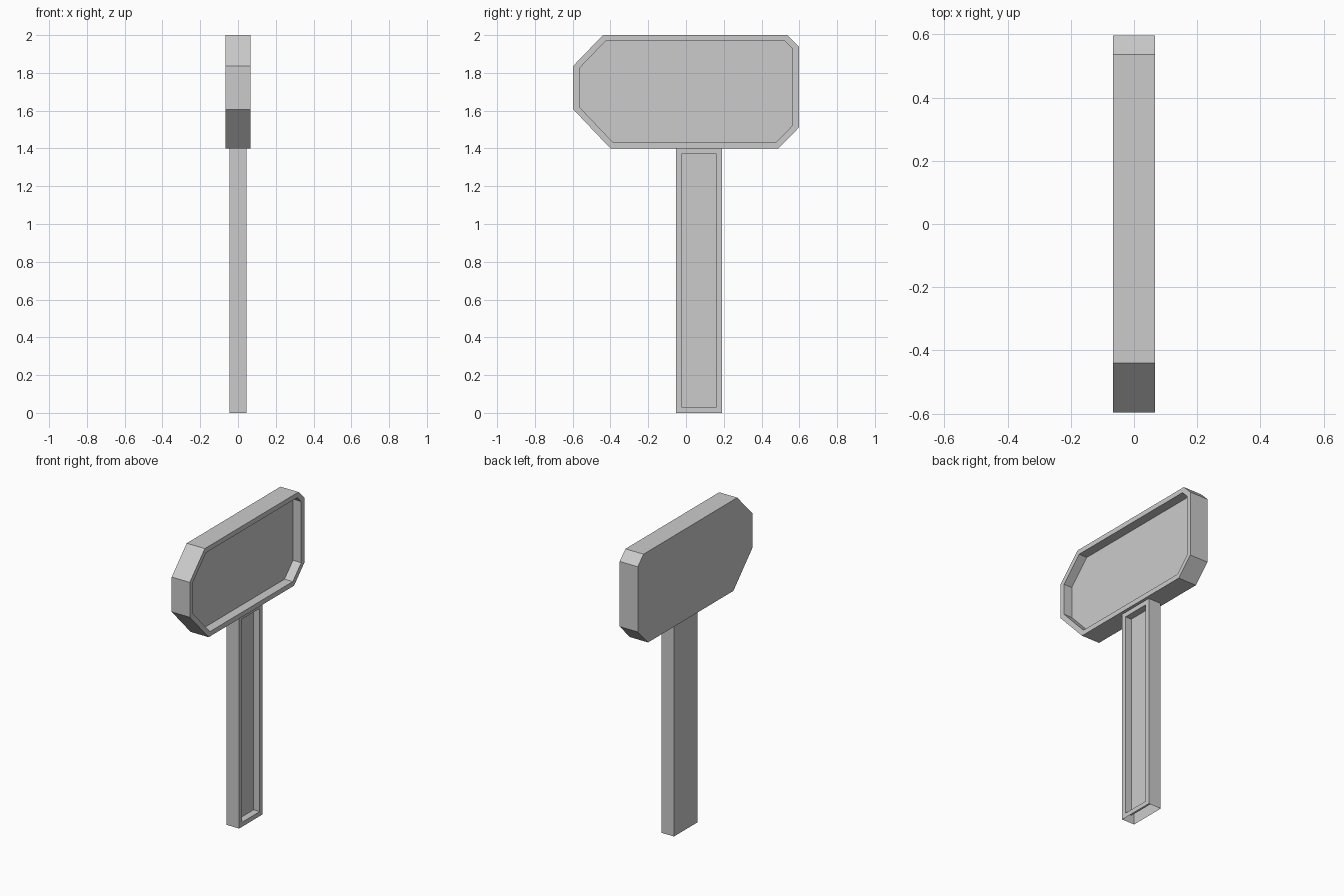
import bpy, bmesh

if "Cube" in bpy.data.objects:
    bpy.data.objects.remove(bpy.data.objects["Cube"])


def recessed_slab(name, profile, half, rim, depth, open_ends=False):
    """Extrude a (y, z) outline along x and sink a rimmed panel into its +x face."""
    bm = bmesh.new()
    back = bm.faces.new([bm.verts.new((-half, y, z)) for y, z in profile])
    ext = bmesh.ops.extrude_face_region(bm, geom=[back], use_keep_orig=True)
    front = next(g for g in ext["geom"] if isinstance(g, bmesh.types.BMFace))
    bmesh.ops.translate(bm, vec=(2 * half, 0, 0), verts=front.verts[:])
    bmesh.ops.recalc_face_normals(bm, faces=bm.faces[:])

    # rim, then the sunken floor with its walls
    bmesh.ops.inset_region(bm, faces=[front], thickness=rim, use_even_offset=True)
    floor = bmesh.ops.extrude_discrete_faces(bm, faces=[front])["faces"][0]
    bmesh.ops.translate(bm, vec=(-depth, 0, 0), verts=floor.verts[:])

    # hollow end caps
    if open_ends:
        zs = [z for _, z in profile]
        caps = [f for f in bm.faces if abs(f.normal.z) > 0.9
                and any(abs(f.calc_center_median().z - e) < 1e-4
                        for e in (min(zs), max(zs)))]
        bmesh.ops.delete(bm, geom=caps, context='FACES')

    mesh = bpy.data.meshes.new(name)
    bm.to_mesh(mesh)
    bm.free()
    obj = bpy.data.objects.new(name, mesh)
    bpy.context.collection.objects.link(obj)
    return obj


# Head: block with four unequal chamfers
recessed_slab("head", [(-0.44, 2.0), (-0.597, 1.837), (-0.597, 1.607), (-0.40, 1.40),
                       (0.49, 1.40), (0.597, 1.51), (0.597, 1.94), (0.537, 2.0)],
              half=0.066, rim=0.032, depth=0.06)

# Handle: straight bar, open at both ends
recessed_slab("handle", [(-0.054, 0), (0.191, 0), (0.191, 1.40), (-0.054, 1.40)],
              half=0.046, rim=0.03, depth=0.045, open_ends=True)
